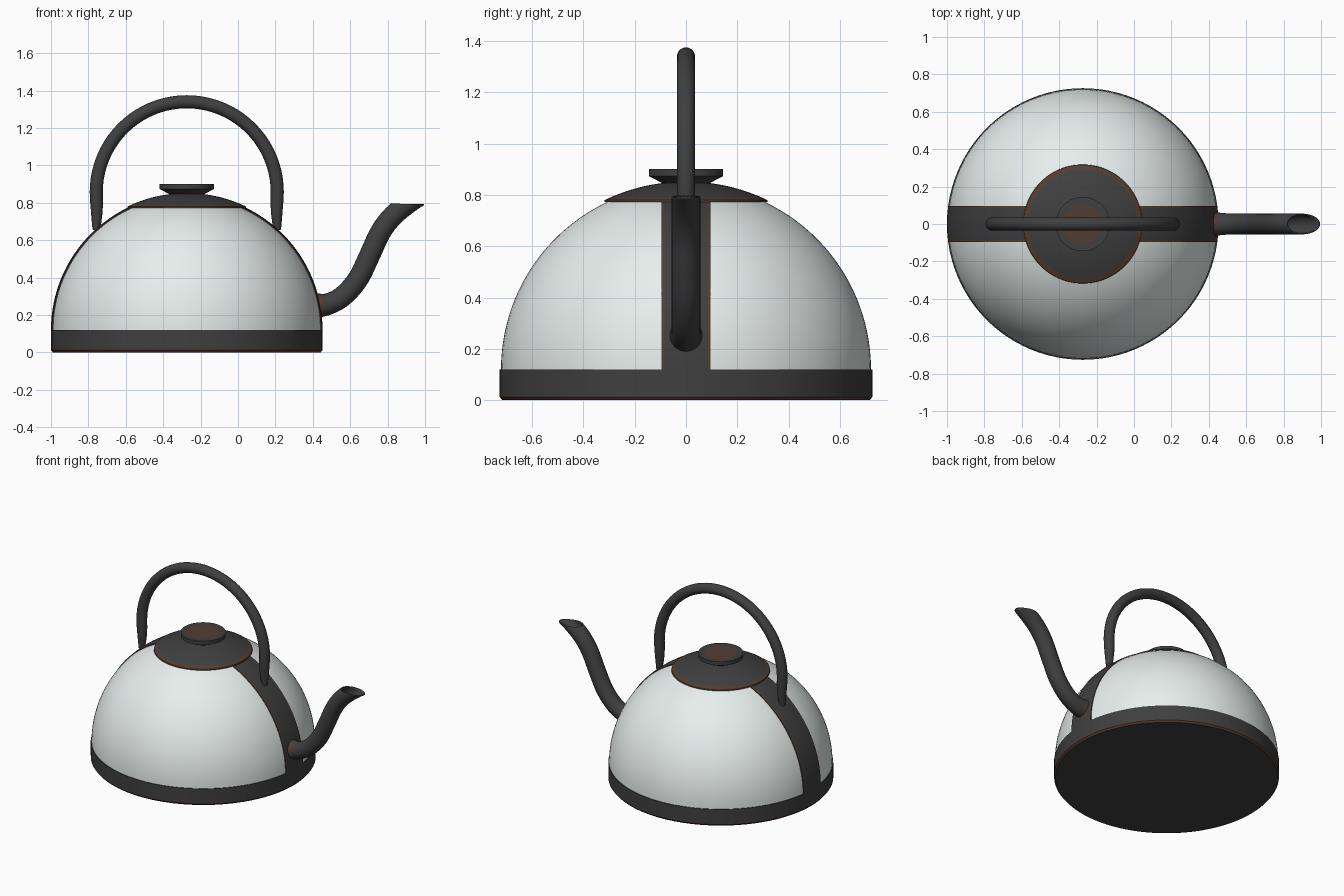
import bpy, bmesh, math
from mathutils import Vector

if "Cube" in bpy.data.objects:
    bpy.data.objects.remove(bpy.data.objects["Cube"])

CX, R, Z0 = -0.274, 0.721, 0.12      # body axis, dome radius, dome centre height


def material(name, rgb):
    m = bpy.data.materials.new(name)
    m.diffuse_color = (*rgb, 1)
    m.use_nodes = True
    m.node_tree.nodes["Principled BSDF"].inputs["Base Color"].default_value = m.diffuse_color
    return m


WHITE = material("enamel", (0.80, 0.86, 0.845))
DARK = material("dark_metal", (0.05, 0.05, 0.05))
BROWN = material("worn_edge", (0.085, 0.047, 0.033))


def finish(name, bm, mats, angle=35):
    bmesh.ops.remove_doubles(bm, verts=bm.verts, dist=1e-5)
    bmesh.ops.recalc_face_normals(bm, faces=bm.faces)
    me = bpy.data.meshes.new(name)
    bm.to_mesh(me)
    bm.free()
    for m in mats:
        me.materials.append(m)
    ob = bpy.data.objects.new(name, me)
    bpy.context.collection.objects.link(ob)
    bpy.ops.object.select_all(action='DESELECT')
    ob.select_set(True)
    bpy.context.view_layer.objects.active = ob
    bpy.ops.object.shade_smooth_by_angle(angle=math.radians(angle))
    return ob


def skin(bm, rows, mat_of, closed=True):
    """Bridge successive rows of points; mat_of(row, column) gives the slot."""
    vs = [[bm.verts.new(p) for p in row] for row in rows]
    n = len(rows[0])
    for i in range(len(vs) - 1):
        for j in range(n if closed else n - 1):
            k = (j + 1) % n
            f = bm.faces.new((vs[i][j], vs[i][k], vs[i + 1][k], vs[i + 1][j]))
            f.material_index = mat_of(i, j)


def revolve(name, profile, mats, slots=None, seg=96):
    bm = bmesh.new()
    rows = [[(CX + max(r, 1e-7) * math.cos(2 * math.pi * j / seg),
              max(r, 1e-7) * math.sin(2 * math.pi * j / seg), z)
             for j in range(seg)] for r, z in profile]
    skin(bm, rows, lambda i, j: slots[i] if slots else 0)
    bmesh.ops.dissolve_degenerate(bm, edges=bm.edges, dist=1e-6)
    return finish(name, bm, mats)


def tube(points, radii, seg=24, mat_of=lambda i, j: 0):
    """Round tube along a path in the XZ plane."""
    bm = bmesh.new()
    rows = []
    for i, (x, z) in enumerate(points):
        a, b = points[max(i - 1, 0)], points[min(i + 1, len(points) - 1)]
        t = Vector((b[0] - a[0], b[1] - a[1])).normalized()
        rows.append([(x - t.y * radii[i] * math.cos(q), radii[i] * math.sin(q),
                      z + t.x * radii[i] * math.cos(q))
                     for q in (2 * math.pi * j / seg for j in range(seg))])
    skin(bm, rows, mat_of)
    return bm


def smooth_path(pts, steps=6):
    """Catmull-Rom interpolation of (x, z, radius) control points."""
    pts = [Vector(p) for p in pts]
    out = []
    for i in range(1, len(pts) - 2):
        a, b, c, d = pts[i - 1:i + 3]
        for s in range(steps):
            t = s / steps
            out.append(0.5 * (2 * b + (c - a) * t + (2 * a - 5 * b + 4 * c - d) * t * t
                              + (3 * b - a - 3 * c + d) * t ** 3))
    return out + [pts[-2]]


# Enamel dome
dome = [(R * math.cos(a), Z0 + R * math.sin(a))
        for a in (math.radians(90 * i / 32) for i in range(33))]
revolve("body_dome", dome, [WHITE])

# Base band with worn lower edge and flat underside
revolve("base_band", [(0, 0), (0.716, 0), (0.726, 0.012), (0.726, 0.02),
                      (0.726, 0.12), (0.71, 0.12)], [DARK, BROWN], [0, 1, 1, 0, 0])

# Lid cap following the dome, with worn rim
RL = 0.732
top = math.radians(90)
a0 = math.asin(0.66 / RL)
lid = [(0.28, 0.772), (0.318, 0.772)]
lid += [(RL * math.cos(a), Z0 + RL * math.sin(a))
        for a in (a0 + (top - a0) * i / 12 for i in range(13))]
revolve("lid", lid, [DARK, BROWN], [0, 1, 1] + [0] * 11)

# Lid knob with worn top
revolve("lid_knob", [(0.085, 0.83), (0.09, 0.845), (0.11, 0.855), (0.145, 0.873),
                     (0.145, 0.9), (0.105, 0.9), (0, 0.9)],
        [DARK, BROWN], [0, 0, 0, 0, 0, 1])

# Straps running up both sides of the dome, with worn edges
for side, label in ((1, "front"), (-1, "rear")):
    bm = bmesh.new()
    cols = [(-0.096, R - 0.01), (-0.096, R + 0.005), (-0.085, R + 0.005),
            (-0.04, R + 0.005), (0, R + 0.005), (0.04, R + 0.005),
            (0.085, R + 0.005), (0.096, R + 0.005), (0.096, R - 0.01)]
    rows = []
    for i in range(29):
        row = []
        for y, r in cols:
            rho = math.sqrt(r * r - y * y)
            a = math.asin(0.665 / rho) * i / 28
            row.append((CX + side * rho * math.cos(a), y, Z0 + rho * math.sin(a)))
        rows.append(row)
    skin(bm, rows, lambda i, j: 1 if j in (0, 1, 6, 7) else 0, closed=False)
    finish("strap_" + label, bm, [DARK, BROWN])

# Arched handle with tapered feet
H = 0.484
leg = [(0.484, 0.655, 0.02), (0.482, 0.70, 0.026), (0.481, 0.75, 0.031),
       (0.482, 0.80, 0.034)]
arc = [(H * math.cos(math.pi * i / 40), 0.856 + H * math.sin(math.pi * i / 40), 0.035)
       for i in range(41)]
path = leg + arc + [(-x, z, r) for x, z, r in reversed(leg)]
finish("handle", tube([(CX + x, z) for x, z, _ in path], [p[2] for p in path]), [DARK])

# Curved hollow spout, cut level at the mouth, worn where it joins the body
ctrl = [(0.34, 0.245, 0.06), (0.41, 0.25, 0.06), (0.48, 0.258, 0.052),
        (0.56, 0.30, 0.05), (0.64, 0.39, 0.05), (0.70, 0.51, 0.05),
        (0.755, 0.63, 0.05), (0.81, 0.71, 0.05), (0.88, 0.775, 0.05),
        (0.975, 0.838, 0.048), (1.06, 0.87, 0.048), (1.14, 0.89, 0.048)]
path = smooth_path(ctrl)
bm = tube([(p.x, p.y) for p in path], [p.z for p in path],
          mat_of=lambda i, j: 1 if i < 4 else 0)
bmesh.ops.bisect_plane(bm, geom=bm.verts[:] + bm.edges[:] + bm.faces[:],
                       plane_co=(0, 0, 0.793), plane_no=(0, 0, 1), clear_outer=True)
spout = finish("spout", bm, [DARK, BROWN])
wall = spout.modifiers.new("wall", 'SOLIDIFY')
wall.thickness = 0.006
wall.offset = -1
